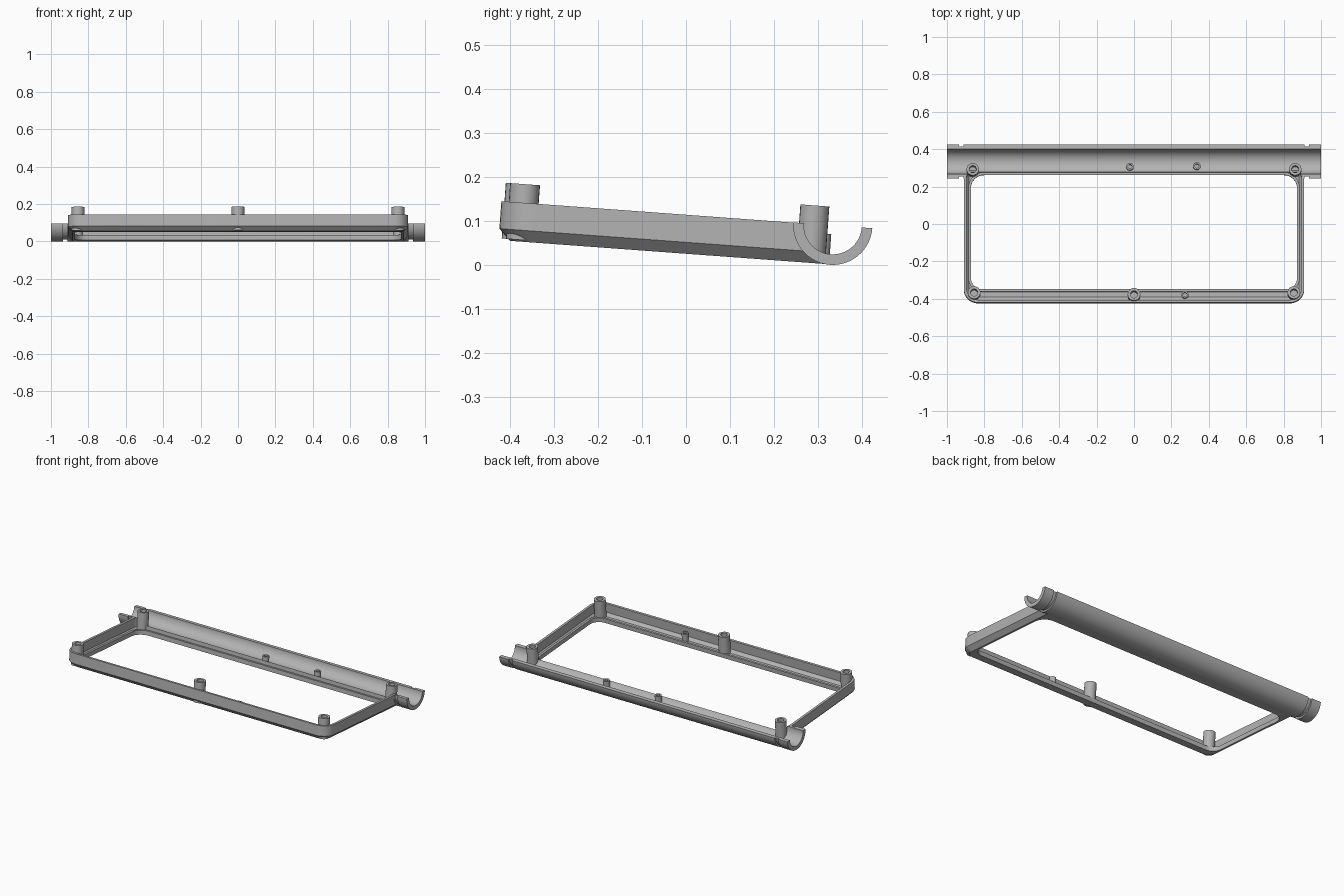
import bpy, bmesh, math
from mathutils import Matrix

old = bpy.data.objects.get("Cube")
if old:
    bpy.data.objects.remove(old, do_unlink=True)

grey = bpy.data.materials.new("plain grey")
grey.use_nodes = True
GREY = (0.45, 0.45, 0.45, 1)
grey.diffuse_color = GREY
grey.node_tree.nodes["Principled BSDF"].inputs["Base Color"].default_value = GREY

# Everything is built level around the trough axis, then tilted into place
PLACE = Matrix.Translation((0, 0.334, 0.09)) @ Matrix.Rotation(math.radians(-4.2), 4, 'X')


def loft(name, rings, closed=False):
    """Skin a list of equal rings; cap the ends, or join last to first."""
    bm = bmesh.new()
    loops = [[bm.verts.new(p) for p in ring] for ring in rings]
    pairs = list(zip(loops, loops[1:]))
    if closed:
        pairs.append((loops[-1], loops[0]))
    else:
        bm.faces.new(loops[0])
        bm.faces.new(loops[-1])
    for a, b in pairs:
        for i in range(len(a)):
            j = (i + 1) % len(a)
            bm.faces.new((a[i], a[j], b[j], b[i]))
    bmesh.ops.recalc_face_normals(bm, faces=bm.faces)
    mesh = bpy.data.meshes.new(name)
    bm.to_mesh(mesh)
    bm.free()
    mesh.materials.append(grey)
    obj = bpy.data.objects.new(name, mesh)
    bpy.context.collection.objects.link(obj)
    return obj


def round_rect(half_x, front, back, r_front, r_back, z):
    """Outline with separate corner radii at front and back."""
    pts = []
    corners = ((1, back, r_back, 0), (-1, back, r_back, 90),
               (-1, front, r_front, 180), (1, front, r_front, 270))
    for sx, y, r, start in corners:
        cy = y - r if y == back else y + r
        for i in range(9):
            a = math.radians(start + i * 90 / 8)
            pts.append((sx * (half_x - r) + r * math.cos(a), cy + r * math.sin(a), z))
    return pts


def circle(x, y, r, z, n=24):
    return [(x + r * math.cos(math.tau * i / n), y + r * math.sin(math.tau * i / n), z)
            for i in range(n)]


def boolean(obj, other, operation):
    mod = obj.modifiers.new(operation.lower(), 'BOOLEAN')
    mod.operation = operation
    mod.solver = 'EXACT'
    mod.object = other
    bpy.context.view_layer.objects.active = obj
    bpy.ops.object.modifier_apply(modifier=mod.name)
    bpy.data.objects.remove(other, do_unlink=True)


def finish(obj):
    obj.matrix_world = PLACE
    bpy.ops.object.select_all(action='DESELECT')
    obj.select_set(True)
    bpy.context.view_layer.objects.active = obj
    bpy.ops.object.shade_smooth_by_angle(angle=math.radians(25))


# Frame block with a chamfered lower edge
frame = loft("frame_and_trough", [
    round_rect(0.884, -0.73, 0, 0.055, 0.001, -0.089),
    round_rect(0.91, -0.756, 0, 0.075, 0.001, -0.063),
    round_rect(0.91, -0.756, 0, 0.075, 0.001, -0.0005)])

# Half-round trough, with a shallow groove near each end
R, GROOVE = 0.09, 0.08
stations = [(-1, R), (-0.936, R), (-0.936, GROOVE), (-0.912, GROOVE), (-0.912, R)]
stations += [(-x, r) for x, r in reversed(stations)]
trough = loft("trough", [
    [(x, -r * math.cos(math.pi * i / 32), -r * math.sin(math.pi * i / 32)) for i in range(33)]
    for x, r in stations])
boolean(frame, trough, 'UNION')

# Hollow inside of the walls
hollow = loft("hollow", [
    round_rect(0.882, -0.721, -0.054, 0.045, 0.03, -0.072),
    round_rect(0.895, -0.741, -0.054, 0.06, 0.03, -0.057),
    round_rect(0.895, -0.741, -0.054, 0.06, 0.03, 0.1)])
boolean(frame, hollow, 'DIFFERENCE')

# Large window through the floor
window = loft("window", [round_rect(0.872, -0.68, -0.067, 0.06, 0.07, z) for z in (-0.2, 0.1)])
boolean(frame, window, 'DIFFERENCE')

# Round bore along the trough
bore = loft("bore", [[(x, p[0], p[1]) for p in circle(0, 0, 0.066, 0, 64)] for x in (-1.1, 1.1)])
boolean(frame, bore, 'DIFFERENCE')
finish(frame)

# Low raised lip around the window
lip = loft("window_lip", [
    round_rect(0.872, -0.68, -0.067, 0.06, 0.07, -0.075),
    round_rect(0.872, -0.68, -0.067, 0.06, 0.07, -0.062),
    round_rect(0.885, -0.693, -0.0535, 0.07, 0.08, -0.062),
    round_rect(0.885, -0.693, -0.0535, 0.07, 0.08, -0.075)], closed=True)
finish(lip)


# Screw bosses and pegs, each with a blind hole
def post(name, x, y, r, hole, bottom, top, depth):
    finish(loft(name, [circle(x, y, r, bottom), circle(x, y, r, top),
                       circle(x, y, hole, top), circle(x, y, hole, top - depth)]))


for side, sx in (("left", 1), ("right", -1)):
    post("front_boss_" + side, sx * 0.855, -0.705, 0.034, 0.019, -0.085, 0.042, 0.09)
    post("back_boss_" + side, sx * 0.862, -0.044, 0.033, 0.019, -0.073, 0.042, 0.09)
post("front_boss_middle", 0, -0.715, 0.034, 0.019, -0.085, 0.042, 0.09)
post("back_peg_right", -0.022, -0.025, 0.02, 0.011, -0.072, -0.02, 0.03)
post("back_peg_left", 0.336, -0.022, 0.02, 0.011, -0.072, -0.02, 0.03)
post("front_peg", 0.272, -0.712, 0.019, 0.011, -0.08, -0.02, 0.03)
